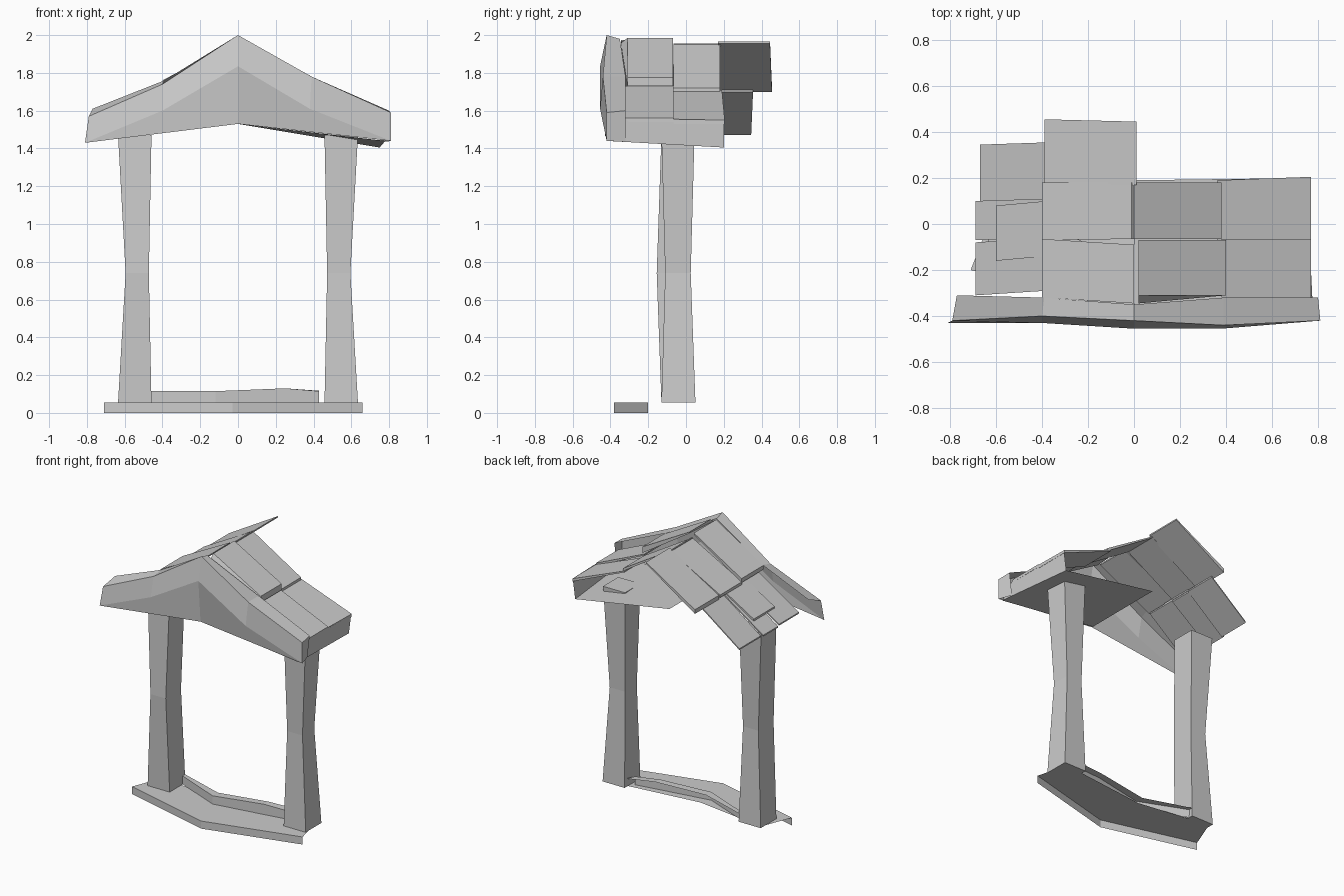
import bpy

if "Cube" in bpy.data.objects:
    bpy.data.objects.remove(bpy.data.objects["Cube"])


def mesh(name, verts, faces):
    me = bpy.data.meshes.new(name)
    me.from_pydata(verts, [], faces)
    me.update()
    ob = bpy.data.objects.new(name, me)
    bpy.context.collection.objects.link(ob)
    return ob


def sheet(name, rows):
    """Folded sheet through rows of points of equal length."""
    n = len(rows[0])
    faces = [(r * n + i, r * n + i + 1, (r + 1) * n + i + 1, (r + 1) * n + i)
             for r in range(len(rows) - 1) for i in range(n - 1)]
    return mesh(name, [p for row in rows for p in row], faces)


def loft(name, rings):
    """Closed four-sided solid through rings of four points."""
    verts = [p for ring in rings for p in ring]
    faces = [(3, 2, 1, 0)]
    for r in range(len(rings) - 1):
        for i in range(4):
            j = (i + 1) % 4
            faces.append((r * 4 + i, r * 4 + j, r * 4 + 4 + j, r * 4 + 4 + i))
    k = len(verts) - 4
    faces.append((k, k + 1, k + 2, k + 3))
    return mesh(name, verts, faces)


def shingle(name, outer, inner, y0, y1, t, skew=0.0, lean=0.0):
    """Plank from outer (x, z) to inner (x, z); t thick outside, thin at the ridge.
    lean pushes the lower front edge forward."""
    (xo, zo), (xi, zi) = outer, inner
    rings = []
    for x, z, dy, th, ln in ((xo, zo, 0, t, 0), (xi, zi, skew, .01, lean)):
        rings.append([(x, y0 + dy - ln, z - th - ln / 2), (x, y1 + dy, z - th),
                      (x, y1 + dy, z), (x, y0 + dy, z)])
    if xo > xi:
        rings = [r[::-1] for r in rings]
    return loft(name, rings)


# Gable board: top edge, front band and lower panel
middle = [(-.81, -.43, 1.43), (-.40, -.43, 1.60), (0, -.455, 1.835), (.38, -.455, 1.61), (.81, -.42, 1.44)]
sheet("gable_board", [
    [(-.77, -.31, 1.61), (-.39, -.32, 1.76), (0, -.35, 1.98), (.39, -.32, 1.78), (.80, -.32, 1.60)],
    [(-.79, -.42, 1.57), (-.40, -.40, 1.74), (0, -.42, 2.0), (.39, -.44, 1.78), (.81, -.42, 1.59)],
    middle,
])
# Flat panel closing the gable below the board
mesh("gable_panel", middle + [(0, -.43, 1.53)], [(0, 5, 2, 1), (5, 4, 3, 2)])
# Right end cap of the gable board
sheet("gable_board_end", [
    [(.81, -.42, 1.59), (.80, -.32, 1.60)],
    [(.81, -.42, 1.44), (.78, -.32, 1.435)],
])

# Right eave: end face and ceiling sheet
sheet("right_eave", [
    [(.77, -.32, 1.56), (.77, .20, 1.55)],
    [(.78, -.42, 1.44), (.75, .20, 1.405)],
    [(0, -.42, 1.53), (0, .19, 1.53)],
])

# Posts, pinched at mid height
for side, name, front, back in ((-1, "left_post", -.155, .02), (1, "right_post", -.11, .025)):
    rings = []
    for z, xi, xo, y0, y1 in ((.055, .458, .635, -.13, .05),
                              (.74, .472, .595, front, back),
                              (1.47, .458, .635, -.13, .045)):
        ring = [(side * xi, y0, z), (side * xo, y0, z), (side * xo, y1, z), (side * xi, y1, z)]
        rings.append(ring if side > 0 else ring[::-1])
    loft(name, rings)

# Base slab: bowed front face and top sheet
sheet("base_slab", [
    [(-.71, -.20, 0), (-.03, -.38, 0), (.66, -.20, 0)],
    [(-.71, -.20, .055), (-.03, -.38, .055), (.66, -.20, .055)],
    [(-.62, .03, .055), (-.08, -.05, .055), (.60, .03, .055)],
])
# Step: low bowed riser between the posts
sheet("step", [
    [(-.46, .02, .055), (-.12, -.12, .055), (.25, -.06, .055), (.43, -.03, .055)],
    [(-.46, .02, .115), (-.12, -.12, .115), (.25, -.06, .13), (.43, -.03, .115)],
    [(-.46, .05, .115), (-.12, -.06, .115), (.25, -.01, .13), (.46, .03, .115)],
])

# Roof shingles: outer (x, z), inner (x, z), y range, thickness, skew, lean
planks = [
    ("right_low", (.77, 1.56), (.38, 1.73), -.32, -.065, .02, 0),
    ("right_low", (.77, 1.55), (.36, 1.71), -.065, .205, .02, -.015),
    ("right_high", (.40, 1.775), (.02, 1.985), -.31, -.07, .045, 0, .035),
    ("right_high", (.38, 1.72), (-.01, 1.955), -.065, .18, .02, 0),
    ("left_low", (-.69, 1.50), (-.38, 1.72), -.31, -.08, .01, .02),
    ("left_low", (-.69, 1.49), (-.38, 1.71), -.07, .10, .01, .01),
    ("left_low", (-.67, 1.48), (-.37, 1.71), .10, .345, .01, .01),
    ("left_loose", (-.60, 1.575), (-.38, 1.725), -.16, .08, .015, .02),
    ("left_high", (-.40, 1.76), (0, 1.975), -.32, -.065, .03, -.025),
    ("left_high", (-.40, 1.735), (0, 1.955), -.07, .18, .02, .005),
    ("left_high", (-.39, 1.73), (.01, 1.965), .18, .455, .03, -.01),
]
for name, *args in planks:
    shingle(name + "_shingle", *args)
